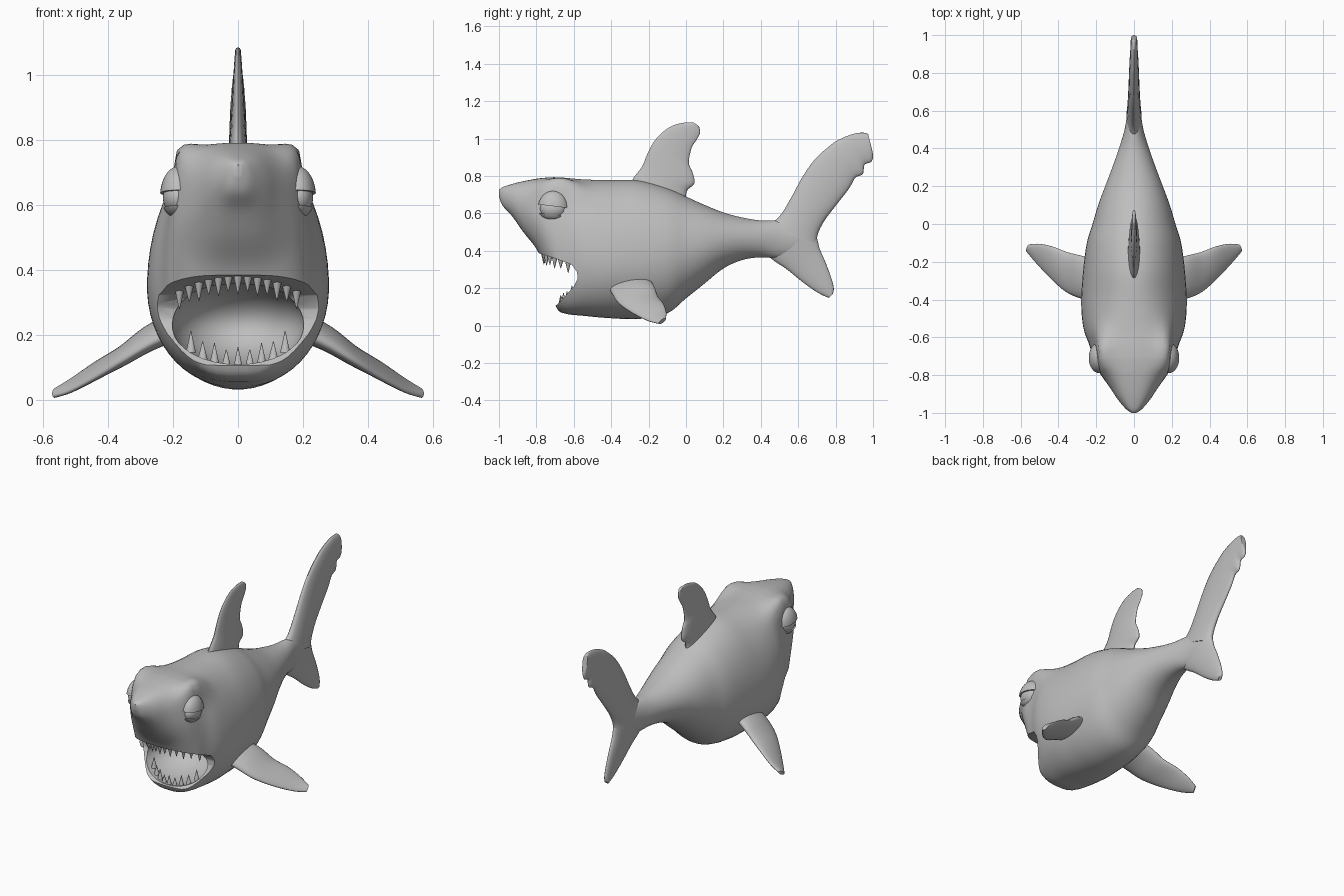
import bpy, bmesh, math
from mathutils import Vector, Matrix

default_cube = bpy.data.objects.get("Cube")
if default_cube:
    bpy.data.objects.remove(default_cube, do_unlink=True)

GREY = (0.52, 0.52, 0.52, 1)
skin = bpy.data.materials.new("plain_grey")
skin.use_nodes = True
skin.diffuse_color = GREY
skin.node_tree.nodes["Principled BSDF"].inputs["Base Color"].default_value = GREY


def finish(name, bm):
    """Turn a bmesh into a named object with the shared material."""
    bmesh.ops.recalc_face_normals(bm, faces=bm.faces)
    mesh = bpy.data.meshes.new(name)
    bm.to_mesh(mesh)
    bm.free()
    mesh.materials.append(skin)
    obj = bpy.data.objects.new(name, mesh)
    bpy.context.collection.objects.link(obj)
    return obj


def activate(obj):
    bpy.ops.object.select_all(action='DESELECT')
    obj.select_set(True)
    bpy.context.view_layer.objects.active = obj


def shade(obj, degrees=40):
    activate(obj)
    bpy.ops.object.shade_smooth_by_angle(angle=math.radians(degrees))


def spline_rows(rows, steps):
    """Catmull-Rom interpolation through rows of numbers."""
    result = []
    last = len(rows) - 1
    for i in range(last):
        group = zip(rows[max(i - 1, 0)], rows[i], rows[i + 1], rows[min(i + 2, last)])
        group = list(group)
        for k in range(steps):
            t = k / steps
            result.append([b + 0.5 * t * (c - a + t * (2 * a - 5 * b + 4 * c - d
                           + t * (3 * (b - c) + d - a))) for a, b, c, d in group])
    result.append(list(rows[last]))
    return result


def loft(rings):
    """Skin a list of closed rings and cap both ends."""
    bm = bmesh.new()
    loops = [[bm.verts.new(p) for p in ring] for ring in rings]
    count = len(loops[0])
    for lower, upper in zip(loops, loops[1:]):
        for i in range(count):
            j = (i + 1) % count
            bm.faces.new((lower[i], lower[j], upper[j], upper[i]))
    bm.faces.new(loops[0])
    bm.faces.new(loops[-1])
    return bm


def fin(name, sections, normal, root, tip, side=1):
    """Lens-shaped fin from leading and trailing edge points."""
    rows = spline_rows(sections, 5)
    rings = []
    for i, row in enumerate(rows):
        lead, trail = Vector(row[:3]), Vector(row[3:])
        middle, chord = (lead + trail) / 2, (trail - lead) / 2
        blend = (1 - i / (len(rows) - 1)) ** 1.5
        thick = Vector(normal) * (tip + (root - tip) * blend)
        ring = []
        for k in range(24):
            angle = math.tau * k / 24
            p = middle + chord * math.cos(angle) + thick * math.sin(angle)
            ring.append((p.x * side, p.y, p.z))
        rings.append(ring)
    shade(finish(name, loft(rings)), 60)


def flat_fin(name, sections, root, tip):
    """Fin standing in the middle plane."""
    rows = [(0, a, b, 0, c, d) for a, b, c, d in sections]
    fin(name, rows, (1, 0, 0), root, tip)


def ellipsoid(bm, centre, radii):
    matrix = Matrix.Translation(centre) @ Matrix.Diagonal((*radii, 1))
    bmesh.ops.create_uvsphere(bm, u_segments=32, v_segments=20, radius=1, matrix=matrix)


# Body sections: y, top, bottom, height of greatest width, half width
BODY = [
    (-1, .725, .69, .708, .012), (-.98, .74, .64, .69, .042),
    (-.93, .757, .585, .67, .085), (-.87, .772, .50, .64, .125),
    (-.80, .785, .41, .58, .175), (-.76, .79, .32, .55, .198),
    (-.72, .793, .20, .50, .213), (-.69, .793, .09, .46, .222),
    (-.64, .79, .062, .42, .237), (-.55, .782, .052, .38, .268),
    (-.42, .778, .04, .35, .28), (-.25, .775, .035, .36, .27),
    (-.1, .735, .065, .38, .25), (0, .69, .145, .40, .22),
    (.1, .645, .225, .43, .19), (.2, .605, .305, .455, .153),
    (.3, .578, .35, .465, .115), (.4, .562, .365, .465, .08),
    (.5, .56, .36, .465, .05), (.6, .54, .385, .465, .034),
    (.68, .50, .45, .47, .02)]


def body_ring(row, count=56):
    y, top, bottom, middle, width = row
    # The head is squarer than the trunk
    squareness = 0.7 + 0.3 * min(max((y + 0.65) / 0.3, 0), 1)
    ring = []
    for k in range(count):
        angle = math.tau * (k + 0.5) / count
        c, s = math.cos(angle), math.sin(angle)
        x = math.copysign(width * abs(c) ** squareness, c)
        z = middle + s * (top - middle if s > 0 else middle - bottom)
        # Raised brow above each eye
        if s > 0:
            bump = math.exp(-((y + 0.68) / 0.12) ** 2 - ((abs(x) - 0.18) / 0.06) ** 2)
            bump *= min(max((z - 0.62) / 0.08, 0), 1)
            z += 0.07 * bump
            x += math.copysign(0.015 * bump, x)
        ring.append((x, y, z))
    return ring


body = finish("body", loft([body_ring(row) for row in spline_rows(BODY, 5)]))

# Mouth: a side-on wedge between the jaws, then a rounded throat
wedge = bmesh.new()
gap = [(-.95, .40), (-.78, .385), (-.68, .352), (-.61, .325), (-.582, .285),
       (-.58, .25), (-.6, .21), (-.64, .165), (-.69, .11), (-.95, .03)]
face = wedge.faces.new([wedge.verts.new((-0.5, y, z)) for y, z in gap])
sweep = bmesh.ops.extrude_face_region(wedge, geom=[face])
moved = [v for v in sweep["geom"] if isinstance(v, bmesh.types.BMVert)]
bmesh.ops.translate(wedge, verts=moved, vec=(1, 0, 0))
throat = bmesh.new()
ellipsoid(throat, (0, -0.62, 0.236), (0.205, 0.25, 0.13))

for name, shape in (("mouth_cutter", wedge), ("throat_cutter", throat)):
    cutter = finish(name, shape)
    cutter.hide_render = True
    cut = body.modifiers.new(name, 'BOOLEAN')
    cut.operation = 'DIFFERENCE'
    cut.solver = 'EXACT'
    cut.object = cutter
    activate(body)
    bpy.ops.object.modifier_apply(modifier=cut.name)
    bpy.data.objects.remove(cutter, do_unlink=True)
shade(body, 45)

# Dorsal fin with a notched rear edge
flat_fin("dorsal_fin", [
    (-.31, .73, 0, .66), (-.28, .79, .005, .72), (-.235, .85, .045, .76),
    (-.21, .91, .035, .82), (-.18, .97, .015, .87), (-.14, 1.02, .03, .95),
    (-.08, 1.065, .055, .99), (-.01, 1.085, .075, 1.03), (.04, 1.086, .07, 1.065)],
    0.035, 0.009)

# Tail: tall ragged upper lobe and short lower lobe
flat_fin("tail_upper_lobe", [
    (.42, .52, .70, .44), (.50, .585, .705, .49), (.56, .68, .74, .56),
    (.62, .79, .80, .64), (.69, .89, .87, .73), (.78, .97, .905, .79),
    (.83, 1.0, .945, .81), (.88, 1.02, .955, .86), (.92, 1.03, .99, .875),
    (.96, 1.03, 1.0, .91), (.975, 1.02, .99, .96)], 0.04, 0.016)
flat_fin("tail_lower_lobe", [
    (.40, .42, .68, .52), (.46, .355, .70, .47), (.54, .30, .715, .41),
    (.62, .235, .745, .34), (.69, .185, .775, .26), (.735, .16, .79, .2),
    (.765, .148, .785, .17)], 0.04, 0.012)

PECTORAL = [
    (.18, -.42, .22, .18, -.2, .25), (.28, -.395, .17, .27, -.17, .21),
    (.36, -.36, .12, .35, -.15, .155), (.44, -.29, .07, .43, -.12, .115),
    (.52, -.205, .027, .50, -.105, .07), (.57, -.145, .012, .555, -.108, .035)]

for label, side in (("left", 1), ("right", -1)):
    fin(label + "_pectoral_fin", PECTORAL, (0.5, 0, 0.86), 0.045, 0.012, side)
    # Eyeball with a heavy upper lid and a thin lower lid
    centre = (0.185 * side, -0.71, 0.625)
    ball = bmesh.new()
    ellipsoid(ball, centre, (0.046, 0.07, 0.056))
    shade(finish(label + "_eyeball", ball))
    lids = (("upper", (0.055, 0.082, 0.095), 0.638, -1),
            ("lower", (0.052, 0.08, 0.064), 0.592, 1))
    for lid_name, radii, height, keep in lids:
        lid = bmesh.new()
        ellipsoid(lid, centre, radii)
        cut = bmesh.ops.bisect_plane(
            lid, geom=lid.verts[:] + lid.edges[:] + lid.faces[:],
            plane_co=(centre[0], centre[1], height),
            plane_no=(0, 0.12 * keep, keep), clear_outer=True)
        rim = [e for e in cut["geom_cut"] if isinstance(e, bmesh.types.BMEdge)]
        bmesh.ops.edgeloop_fill(lid, edges=rim)
        shade(finish(f"{label}_{lid_name}_eyelid", lid))


def teeth(name, count, half, front, back, base, rise, length, direction):
    """Row of pointed teeth following the curve of a jaw."""
    bm = bmesh.new()
    for i in range(count):
        t = 2 * i / (count - 1) - 1
        size = length * (1 - 0.15 * (i % 2))
        place = Matrix.Translation((half * t, front + back * t * t,
                                    base + rise * t * t + direction * size / 2))
        turn = Matrix.Rotation(0 if direction > 0 else math.pi, 4, 'X')
        bmesh.ops.create_cone(bm, cap_ends=True, segments=10, radius1=0.016,
                              radius2=0.001, depth=size, matrix=place @ turn)
    shade(finish(name, bm))


teeth("upper_teeth", 13, 0.18, -0.76, 0.13, 0.388, -0.045, 0.062, -1)
teeth("lower_teeth", 9, 0.145, -0.67, 0.06, 0.098, 0.05, 0.066, 1)
